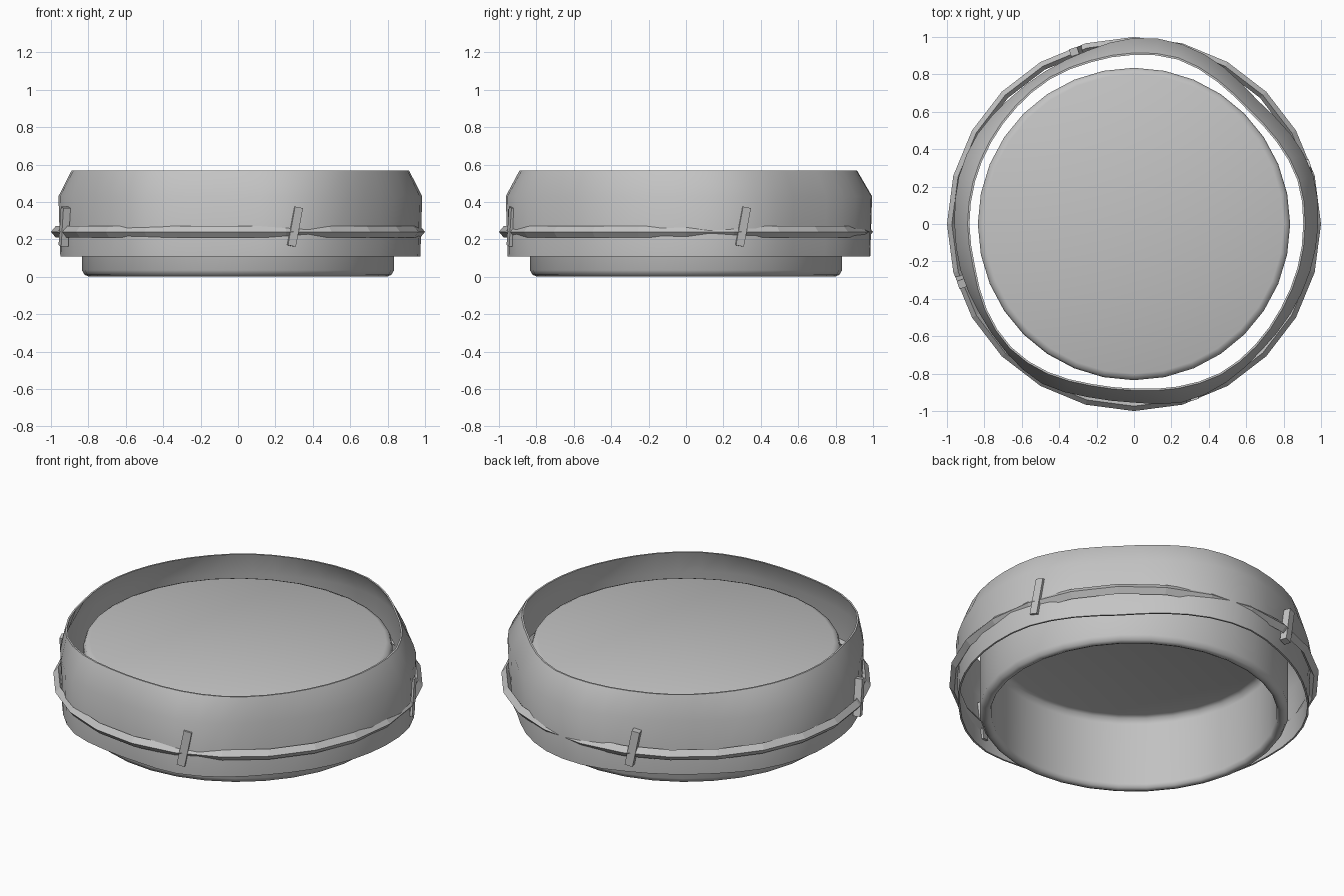
import bpy, bmesh, math
from mathutils import Matrix

if "Cube" in bpy.data.objects:
    bpy.data.objects.remove(bpy.data.objects["Cube"])

grey = bpy.data.materials.new("mid_grey")
grey.diffuse_color = (0.55, 0.55, 0.55, 1)
grey.use_nodes = True
grey.node_tree.nodes["Principled BSDF"].inputs["Base Color"].default_value = grey.diffuse_color


def finish(name, bm, smooth=None):
    bmesh.ops.recalc_face_normals(bm, faces=bm.faces)
    me = bpy.data.meshes.new(name)
    bm.to_mesh(me)
    bm.free()
    me.materials.append(grey)
    ob = bpy.data.objects.new(name, me)
    bpy.context.collection.objects.link(ob)
    if smooth:
        bpy.ops.object.select_all(action='DESELECT')
        ob.select_set(True)
        bpy.context.view_layer.objects.active = ob
        bpy.ops.object.shade_smooth_by_angle(angle=math.radians(smooth))
    return ob


def loft(rows, sides, closed=False):
    """Join rings given as (radius function of turn fraction, z)."""
    bm = bmesh.new()
    rings = []
    for radius, z in rows:
        ring = []
        for i in range(sides):
            a = 2 * math.pi * i / sides
            r = radius(i / sides)
            ring.append(bm.verts.new((r * math.cos(a), r * math.sin(a), z)))
        rings.append(ring)
    pairs = list(zip(rings, rings[1:]))
    if closed:
        pairs.append((rings[-1], rings[0]))
    for lo, hi in pairs:
        for i in range(sides):
            j = (i + 1) % sides
            bm.faces.new((lo[i], lo[j], hi[j], hi[i]))
    if not closed:
        bm.faces.new(rings[0])
        bm.faces.new(rings[-1])
    return bm


def const(r):
    return lambda t: r


def wobble(table, offset):
    """Smooth periodic curve through the table of radii."""
    n = len(table)

    def radius(t):
        i, f = int(t * n), (t * n) % 1.0
        a, b, c, d = (table[(i + k) % n] for k in (-1, 0, 1, 2))
        return offset + b + 0.5 * f * (c - a + f * (2*a - 5*b + 4*c - d + f * (3*(b - c) + d - a)))
    return radius


# Inner cap: upside-down cup with rounded edges, closed on top and open below
profile = [(0.735, 0.438), (0.758, 0.43), (0.771, 0.40), (0.772, 0.03), (0.78, 0.01),
           (0.80, 0.002), (0.82, 0.01), (0.835, 0.035), (0.835, 0.435), (0.826, 0.457), (0.80, 0.468)]
finish("inner_cap", loft([(const(r), z) for r, z in profile], 32), 60)

# Outer collar: thin wobbly shell, radius at the shoulder and at the rim every 15 degrees
shoulder = [.985, .993, .965, .935, .965, .995, .995, .96, .945, .945, .965, .97,
            .96, .96, .955, .968, .985, .958, .955, .988, .98, .96, .965, .975]
rim = [.905, .905, .88, .86, .882, .91, .905, .895, .895, .885, .88, .88,
       .88, .88, .91, .93, .915, .885, .88, .90, .92, .915, .905, .905]

collar = [(wobble(shoulder, -0.01), 0.107), (wobble(shoulder, 0), 0.43),
          (wobble(rim, 0.01), 0.567), (wobble(rim, 0), 0.567),
          (wobble(shoulder, -0.014), 0.43), (wobble(shoulder, -0.02), 0.107)]
finish("outer_collar", loft(collar, 48, closed=True), 40)

# Band: diamond-section hoop around the collar
band = [(const(1.0), 0.24), (const(0.974), 0.271), (const(0.953), 0.24), (const(0.974), 0.209)]
finish("band", loft(band, 24, closed=True))

# Four leaning clips across the band
for k in range(4):
    bm = bmesh.new()
    bmesh.ops.create_cube(bm, size=1.0)
    m = (Matrix.Rotation(math.radians(18 + 90 * k), 4, 'Z') @ Matrix.Translation((0.975, 0, 0.268))
         @ Matrix.Rotation(math.radians(-11), 4, 'X') @ Matrix.Diagonal((0.04, 0.045, 0.21, 1)))
    bm.transform(m)
    finish("clip_%d" % (k + 1), bm)
